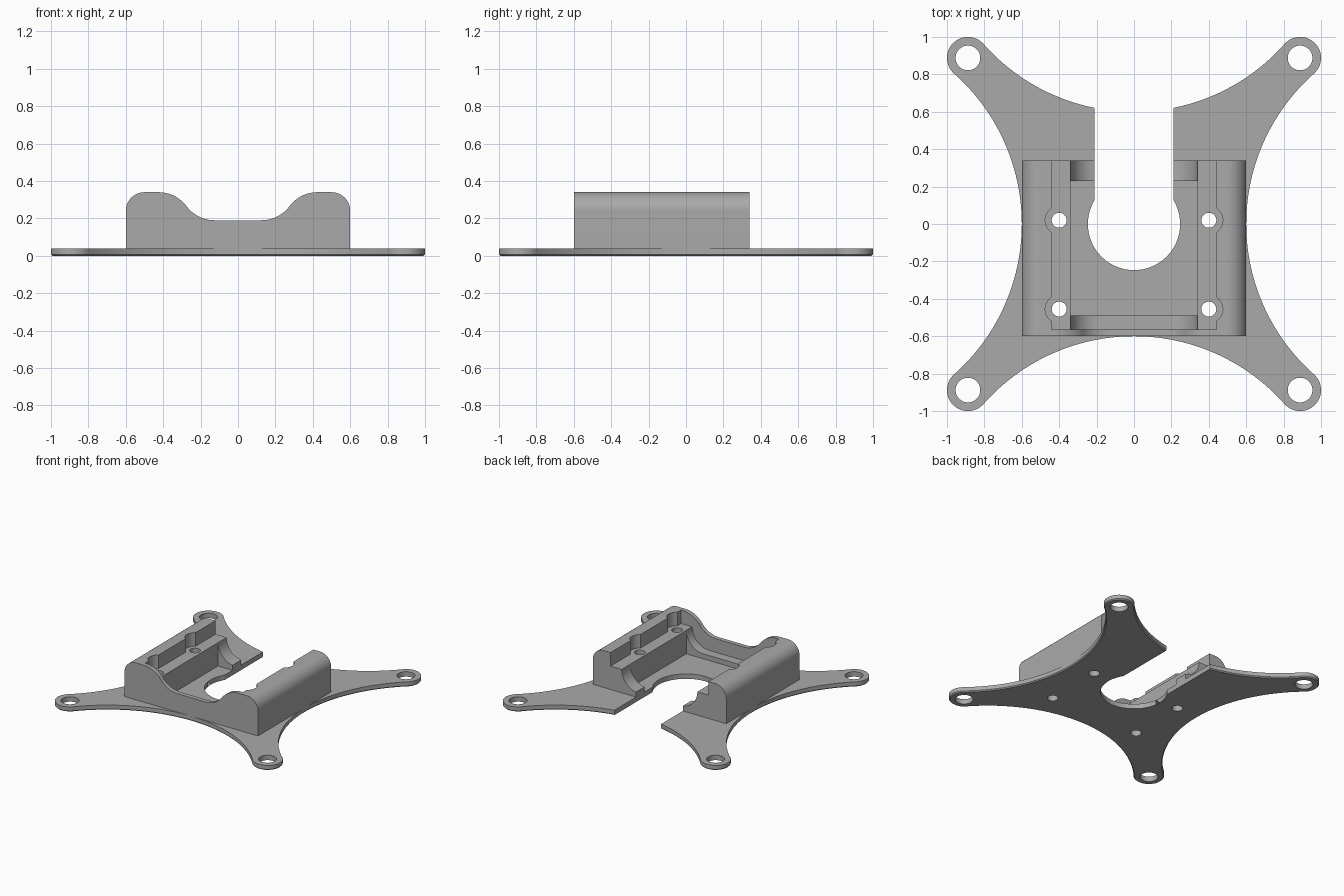
import bpy, bmesh
from math import sin, cos, pi, atan2, sqrt, acos
from mathutils import Vector

if "Cube" in bpy.data.objects:
    bpy.data.objects.remove(bpy.data.objects["Cube"], do_unlink=True)

grey = bpy.data.materials.new("plain grey")
grey.use_nodes = True
grey.diffuse_color = (0.4, 0.4, 0.4, 1)
grey.node_tree.nodes["Principled BSDF"].inputs["Base Color"].default_value = (0.4, 0.4, 0.4, 1)


def arc(cx, cy, r, a0, a1, n=24):
    return [(cx + r * cos(a0 + (a1 - a0) * i / n), cy + r * sin(a0 + (a1 - a0) * i / n))
            for i in range(n + 1)]


def prism(name, outline, lo, hi, axis="Z", chamfer=0):
    """Extrude a 2D outline: (x, y) along Z, or (x, z) along Y."""
    bm = bmesh.new()
    place = (lambda p, t: (p[0], p[1], t)) if axis == "Z" else (lambda p, t: (p[0], t, p[1]))
    base = bm.faces.new([bm.verts.new(place(p, lo)) for p in outline])
    rim = list(base.edges)
    grown = bmesh.ops.extrude_face_region(bm, geom=[base], use_keep_orig=True)["geom"]
    shift = Vector(place((0, 0), hi - lo))
    bmesh.ops.translate(bm, vec=shift, verts=[v for v in grown if isinstance(v, bmesh.types.BMVert)])
    if chamfer:
        bmesh.ops.bevel(bm, geom=rim, offset=chamfer, segments=1, affect="EDGES")
    bmesh.ops.remove_doubles(bm, verts=bm.verts, dist=1e-5)
    bmesh.ops.recalc_face_normals(bm, faces=bm.faces)
    mesh = bpy.data.meshes.new(name)
    bm.to_mesh(mesh)
    bm.free()
    mesh.materials.append(grey)
    obj = bpy.data.objects.new(name, mesh)
    bpy.context.collection.objects.link(obj)
    return obj


def box(x0, x1, y0, y1):
    return [(x0, y0), (x1, y0), (x1, y1), (x0, y1)]


def disc(x, y, r):
    return arc(x, y, r, 0, 2 * pi, 40)[:-1]


def cut(obj, cutters):
    for c in cutters:
        c.hide_render = True
        mod = obj.modifiers.new("cut", "BOOLEAN")
        mod.operation, mod.solver, mod.object = "DIFFERENCE", "EXACT", c
        bpy.context.view_layer.objects.active = obj
        bpy.ops.object.modifier_apply(modifier=mod.name)
        bpy.data.objects.remove(c, do_unlink=True)


def finish(obj):
    bpy.ops.object.select_all(action="DESELECT")
    obj.select_set(True)
    bpy.context.view_layer.objects.active = obj
    bpy.ops.object.shade_smooth_by_angle(angle=pi / 7)


def slot_cutters():
    return [prism("slot_cutter", box(-0.21, 0.21, 0, 1.2), -0.5, 1),
            prism("bore_cutter", disc(0, 0, 0.247), -0.5, 1)]


screw_spots = [(x, y) for x in (-0.4, 0.4) for y in (-0.455, 0.02)]


def screw_cutters():
    return [prism("screw_cutter", disc(x, y, 0.04), -0.5, 1) for x, y in screw_spots]


# Base plate: four rounded ears joined by inward arcs
EAR, EAR_R, WAIST = 0.888, 0.112, 0.6
R = (2 * EAR ** 2 - 2 * EAR * WAIST + WAIST ** 2 - EAR_R ** 2) / (2 * (EAR_R + EAR - WAIST))
C = WAIST + R
half = atan2(EAR, C - EAR)
outline = []
for k in range(4):
    t = k * pi / 2
    side = arc(C, 0, R, pi + half, pi - half, 48)
    ear = arc(EAR, EAR, EAR_R, -half, pi / 2 + half, 32)
    outline += [(x * cos(t) - y * sin(t), x * sin(t) + y * cos(t)) for x, y in side[:-1] + ear[:-1]]
plate = prism("base_plate", outline, 0, 0.04, chamfer=0.008)
ears = [prism("ear_cutter", disc(x, y, 0.066), -0.5, 1) for x in (-EAR, EAR) for y in (-EAR, EAR)]
cut(plate, ears + slot_cutters() + screw_cutters())
finish(plate)

# Cradle block: humped profile run front to back
TOP, LOW, BEND = 0.34, 0.19, 0.1875
swing = acos(1 - (TOP - LOW) / 2 / BEND)
right = [(0.6, 0.03)] + arc(0.5, TOP - 0.1, 0.1, 0, pi / 2, 16)
right += arc(0.425, TOP - BEND, BEND, pi / 2, pi / 2 + swing, 16)
right += arc(0.125, LOW + BEND, BEND, -pi / 2 + swing, -pi / 2, 16)[1:]
block = prism("cradle_block", right + [(-x, z) for x, z in reversed(right)], -0.6, 0.34, "Y")

# Upper tray leaves ledges and a thin front wall; the trough has scooped sides
tray = prism("tray_cutter", box(-0.44, 0.44, -0.565, 0.6), 0.23, 1)
scoop = [(0.34, 0.5)] + arc(0.19, 0.23, 0.15, 0, -pi / 2, 20)
trough = prism("trough_cutter", scoop + [(-x, z) for x, z in reversed(scoop)], -0.565, 0.6, "Y")
well = prism("well_cutter", box(-0.34, 0.34, -0.49, 0.23), -0.5, 1)
heads = [prism("head_cutter", disc(x, y, 0.075), 0.23, 1) for x, y in screw_spots]
cut(block, [tray, trough, well] + heads + slot_cutters() + screw_cutters())
finish(block)
